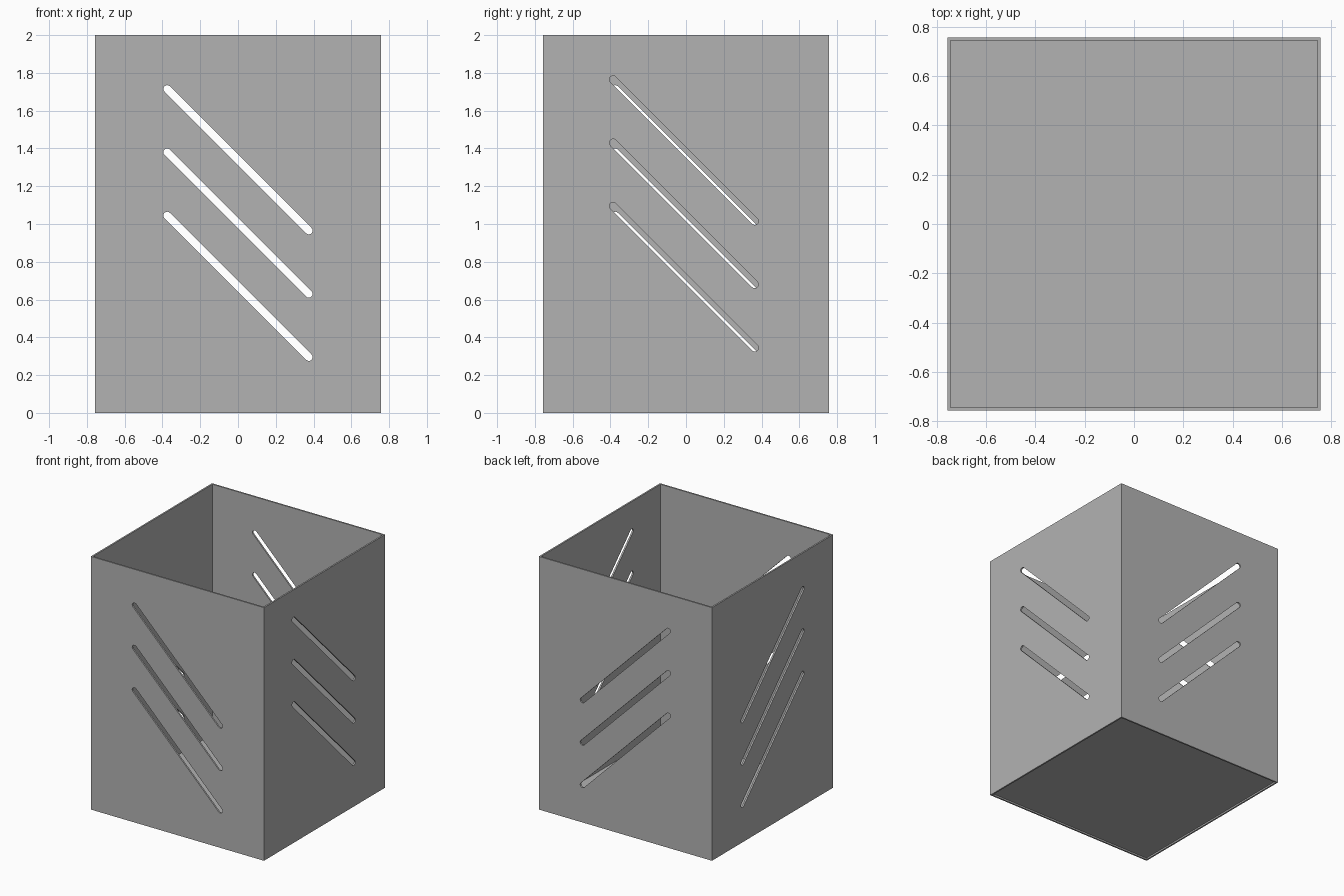
import bpy, bmesh, math

HALF, HEIGHT, WALL = 0.757, 2.0, 0.0125
FLOOR_LOW, FLOOR_TOP = 0.0125, 0.025
SLOT_RADIUS, SLOT_REACH = 0.02, 0.375

cube = bpy.data.objects.get("Cube")
if cube:
    bpy.data.objects.remove(cube, do_unlink=True)

grey = bpy.data.materials.new("plain_grey")
grey.use_nodes = True
colour = (0.45, 0.45, 0.45, 1)
grey.diffuse_color = colour
grey.node_tree.nodes["Principled BSDF"].inputs["Base Color"].default_value = colour


def make_object(name, bm):
    bmesh.ops.recalc_face_normals(bm, faces=bm.faces)
    mesh = bpy.data.meshes.new(name)
    bm.to_mesh(mesh)
    bm.free()
    mesh.materials.append(grey)
    obj = bpy.data.objects.new(name, mesh)
    bpy.context.collection.objects.link(obj)
    return obj


def skin(bm, loops):
    """Join successive rings of points with quads and cap both ends."""
    rings = [[bm.verts.new(p) for p in loop] for loop in loops]
    for a, b in zip(rings, rings[1:]):
        for i in range(len(a)):
            j = (i + 1) % len(a)
            bm.faces.new((a[i], a[j], b[j], b[i]))
    bm.faces.new(rings[0])
    bm.faces.new(rings[-1])


def square(inset, z):
    h = HALF - inset
    return [(-h, -h, z), (h, -h, z), (h, h, z), (-h, h, z)]


# Open-topped thin box with a slightly raised floor
bm = bmesh.new()
skin(bm, [square(WALL, FLOOR_LOW), square(WALL, 0), square(0, 0),
          square(0, HEIGHT), square(WALL, HEIGHT), square(WALL, FLOOR_TOP)])
box = make_object("open_box", bm)


# Diagonal round-ended slot outline, sloping down to the right
def slot_outline(u, z, steps=8):
    points = []
    for sign, start in ((1, -135), (-1, 45)):
        for k in range(steps + 1):
            a = math.radians(start + 180 * k / steps)
            points.append((u + sign * SLOT_REACH + SLOT_RADIUS * math.cos(a),
                           z - sign * SLOT_REACH + SLOT_RADIUS * math.sin(a)))
    return points


# Three slots through each of the four walls
bm = bmesh.new()
for row in range(3):
    z = 0.67 + row * 0.335
    for side in (-1, 1):
        depths = (side * (HALF - 0.05), side * (HALF + 0.05))
        skin(bm, [[(u, d, w) for u, w in slot_outline(0, z)] for d in depths])
        # The slots on the +x wall sit a little higher
        shift_y, shift_z = (-0.011, 0.05) if side > 0 else (0, 0)
        skin(bm, [[(d, u, w) for u, w in slot_outline(shift_y, z + shift_z)]
                  for d in depths])
cutter = make_object("slot_cutter", bm)
cutter.hide_render = True

# Cut the slots, then drop the helper
cut = box.modifiers.new("slots", 'BOOLEAN')
cut.operation = 'DIFFERENCE'
cut.solver = 'EXACT'
cut.object = cutter
bpy.context.view_layer.objects.active = box
box.select_set(True)
bpy.ops.object.modifier_apply(modifier=cut.name)
bpy.data.objects.remove(cutter, do_unlink=True)
